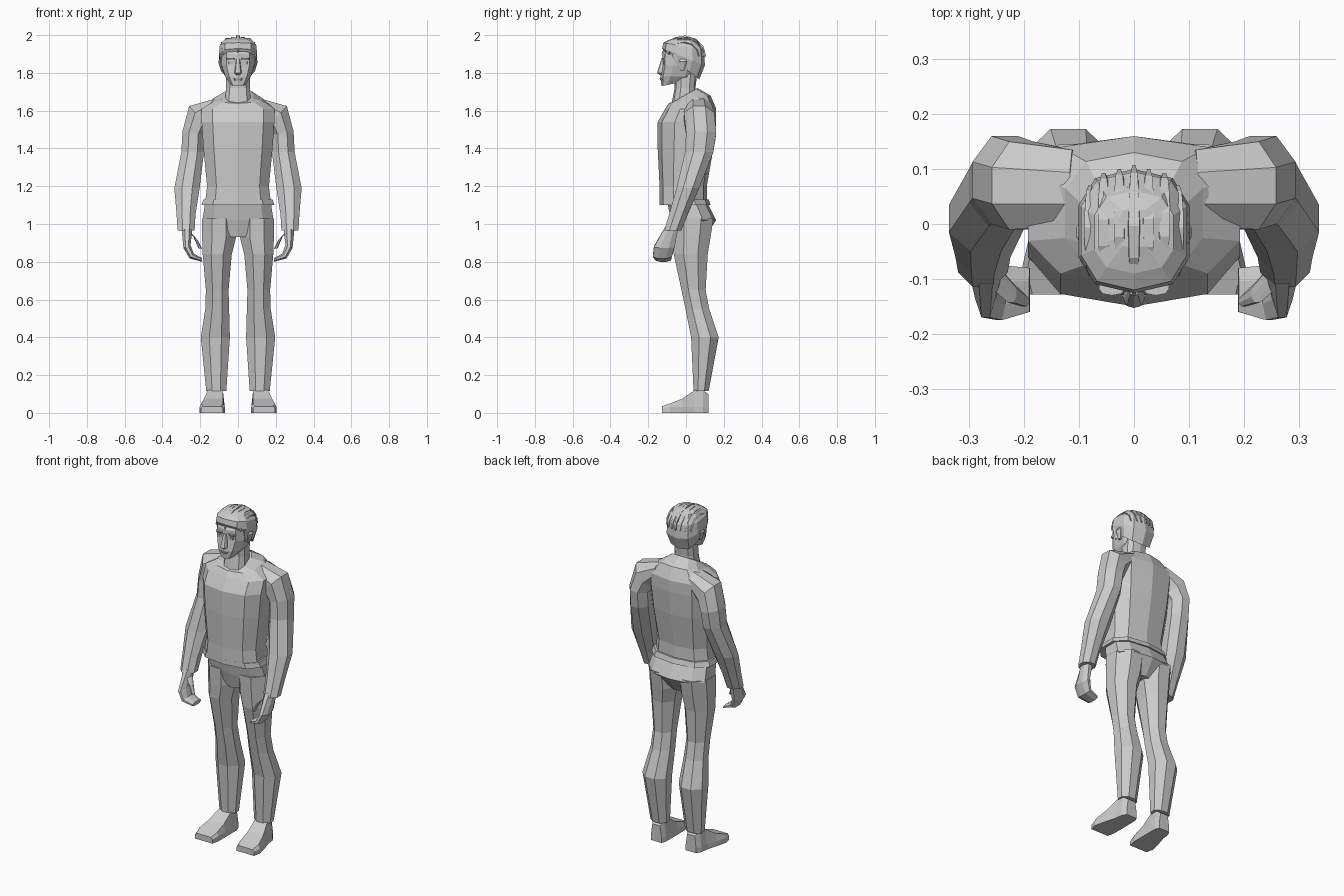
import bpy, bmesh, math
from mathutils import Vector

old = bpy.data.objects.get("Cube")
if old:
    bpy.data.objects.remove(old, do_unlink=True)

grey = bpy.data.materials.new("plain grey")
grey.use_nodes = True
tone = (.6, .6, .6, 1)
grey.diffuse_color = tone
grey.node_tree.nodes["Principled BSDF"].inputs["Base Color"].default_value = tone


def squarish(value):
    """Push a circle coordinate outwards so that slices are slightly boxy."""
    return math.copysign(abs(value) ** .75, value)


def body(z, wide, front, back, rise=0, x=0):
    """Ten sided slice from front y to back y, rising towards the back."""
    middle, half = (front + back) / 2, (back - front) / 2
    points = []
    for step in range(10):
        angle = step * math.tau / 10
        across, along = squarish(math.sin(angle)), -squarish(math.cos(angle))
        points.append(Vector((x + across * wide, middle + along * half, z + along * rise)))
    return points


def limb(x, y, z, wide, deep, tilt=0):
    """Eight sided ring, flat on its four sides, tilted about the y axis."""
    turn = math.radians(tilt)
    points = []
    for step in range(8):
        angle = (step + .5) * math.tau / 8
        across = wide * math.cos(angle) / math.cos(math.pi / 8)
        along = deep * math.sin(angle) / math.cos(math.pi / 8)
        points.append(Vector((x + across * math.cos(turn), y + along,
                              z - across * math.sin(turn))))
    return points


def shoe_slice(y, inner, outer, top):
    """Slice of a shoe with an upright sole edge and a narrower upper."""
    edge, inset = min(.03, top * .7), .01
    corners = [(inner, 0), (outer, 0), (outer, edge),
               (outer - inset, top), (inner + inset, top), (inner, edge)]
    return [Vector((x, y, z)) for x, z in corners]


def loft(name, rings, side=1):
    """Skin closed rings into a capped, flat shaded part."""
    bm = bmesh.new()
    rows = [[bm.verts.new((p.x * side, p.y, p.z)) for p in ring] for ring in rings]
    for lower, upper in zip(rows, rows[1:]):
        for i in range(len(lower)):
            bm.faces.new((lower[i - 1], lower[i], upper[i], upper[i - 1]))
    bm.faces.new(rows[0])
    bm.faces.new(rows[-1])
    bmesh.ops.recalc_face_normals(bm, faces=bm.faces)
    mesh = bpy.data.meshes.new(name)
    bm.to_mesh(mesh)
    bm.free()
    mesh.materials.append(grey)
    part = bpy.data.objects.new(name, mesh)
    bpy.context.collection.objects.link(part)


# Sweater with a collar that dips at the front
loft("sweater", [
    body(z=1.12, wide=.18, front=-.14, back=.11),
    body(z=1.2, wide=.17, front=-.14, back=.11),
    body(z=1.4, wide=.19, front=-.15, back=.145),
    body(z=1.54, wide=.2, front=-.15, back=.16),
    body(z=1.61, wide=.2, front=-.11, back=.16),
    body(z=1.66, wide=.13, front=-.09, back=.13, rise=.02),
    body(z=1.68, wide=.08, front=-.08, back=.06, rise=.04)])

# Flared hem below the sweater
loft("sweater_hem", [
    body(z=1.1, wide=.2, front=-.14, back=.13),
    body(z=1.13, wide=.19, front=-.14, back=.12)])

# Hips narrowing to the crotch
loft("hips", [
    body(z=1.12, wide=.18, front=-.1, back=.11),
    body(z=1.02, wide=.195, front=-.08, back=.16),
    body(z=.93, wide=.05, front=-.06, back=.1)])

loft("neck", [
    body(z=1.62, wide=.075, front=-.08, back=.06),
    body(z=1.72, wide=.065, front=-.06, back=.05),
    body(z=1.8, wide=.065, front=-.06, back=.06)])

# Head, nose and lips
loft("head", [
    body(z=1.74, wide=.04, front=-.13, back=-.03, rise=.01),
    body(z=1.78, wide=.07, front=-.135, back=.05),
    body(z=1.84, wide=.09, front=-.125, back=.07),
    body(z=1.9, wide=.09, front=-.125, back=.08),
    body(z=1.96, wide=.07, front=-.09, back=.07)])
loft("nose", [
    body(z=1.79, wide=.012, front=-.14, back=-.1),
    body(z=1.8, wide=.02, front=-.153, back=-.1),
    body(z=1.875, wide=.01, front=-.13, back=-.1)])
loft("lips", [
    body(z=1.76, wide=.02, front=-.135, back=-.1),
    body(z=1.77, wide=.025, front=-.14, back=-.1)])

# Hair cap: high at the forehead, low at the nape
loft("hair", [
    body(z=1.835, wide=.09, front=-.11, back=.07, rise=-.07),
    body(z=1.885, wide=.105, front=-.126, back=.1, rise=-.045),
    body(z=1.94, wide=.1, front=-.12, back=.095, rise=-.02),
    body(z=1.975, wide=.075, front=-.09, back=.06),
    body(z=1.988, wide=.03, front=-.045, back=.03)])

# Locks swept from the fringe over the crown to the nape
crown, radius, locks, steps = Vector((0, -.012, 1.888)), .11, 7, 6
for lock in range(locks):
    offset = (lock / (locks - 1) - .5) * radius * 1.4
    reach = math.sqrt(radius ** 2 - offset ** 2)
    start = math.radians(8 + 14 * (lock % 3))
    rings = []
    for step in range(steps + 1):
        angle = start + (math.pi - start) * step / steps
        arc = Vector((0, -math.cos(angle) * reach, math.sin(angle) * reach * .92))
        spine = Vector((offset, 0, 0)) + arc
        across = Vector((.004 + .01 * math.sin(math.pi * step / steps), 0, 0))
        outward = spine.normalized()
        root = crown + spine - outward * .02
        tip = crown + spine + outward * (.009 if lock % 2 else .005)
        rings.append([root - across, root + across, tip + across * .7, tip - across * .7])
    loft("hair_lock_" + str(lock + 1), rings)

for name, side in (("left", 1), ("right", -1)):
    # Brow, eye, ear and sideburn
    loft(name + "_brow", [
        body(x=.04, z=1.87, wide=.025, front=-.126, back=-.09),
        body(x=.04, z=1.88, wide=.025, front=-.13, back=-.09)], side)
    loft(name + "_eye", [
        body(x=.037, z=1.847, wide=.015, front=-.12, back=-.09),
        body(x=.037, z=1.86, wide=.015, front=-.122, back=-.09)], side)
    loft(name + "_ear", [
        limb(x=.084, y=-.02, z=1.81, wide=.006, deep=.01),
        limb(x=.093, y=-.015, z=1.86, wide=.012, deep=.02),
        limb(x=.09, y=-.015, z=1.875, wide=.006, deep=.015)], side)
    loft(name + "_sideburn", [
        limb(x=.083, y=-.05, z=1.825, wide=.004, deep=.006),
        limb(x=.092, y=-.05, z=1.9, wide=.008, deep=.024)], side)

    # Sleeve from inside the shoulder to the cuff
    loft(name + "_sleeve", [
        limb(x=.11, y=.065, z=1.625, wide=.04, deep=.07, tilt=-80),
        limb(x=.205, y=.07, z=1.565, wide=.08, deep=.08, tilt=-48),
        limb(x=.235, y=.08, z=1.48, wide=.06, deep=.08, tilt=-10),
        limb(x=.24, y=.07, z=1.38, wide=.06, deep=.075),
        limb(x=.27, y=.01, z=1.19, wide=.067, deep=.06),
        limb(x=.275, y=-.04, z=1.05, wide=.05, deep=.05),
        limb(x=.275, y=-.07, z=.965, wide=.045, deep=.045)], side)

    # Hand with fingers curling inwards, and a thumb
    loft(name + "_hand", [
        limb(x=.27, y=-.075, z=.985, wide=.03, deep=.035),
        limb(x=.27, y=-.115, z=.88, wide=.02, deep=.055, tilt=20),
        limb(x=.245, y=-.125, z=.83, wide=.017, deep=.05, tilt=50),
        limb(x=.19, y=-.12, z=.81, wide=.01, deep=.04, tilt=95)], side)
    loft(name + "_thumb", [
        limb(x=.26, y=-.09, z=.955, wide=.018, deep=.02, tilt=-25),
        limb(x=.225, y=-.125, z=.925, wide=.014, deep=.018, tilt=-35),
        limb(x=.2, y=-.14, z=.87, wide=.01, deep=.01, tilt=-10)], side)

    # Trouser leg with a full calf
    loft(name + "_leg", [
        limb(x=.1, y=.035, z=1.03, wide=.09, deep=.11),
        limb(x=.1, y=.03, z=.93, wide=.09, deep=.1),
        limb(x=.11, y=.025, z=.84, wide=.077, deep=.09),
        limb(x=.11, y=.04, z=.65, wide=.06, deep=.064),
        limb(x=.11, y=.06, z=.55, wide=.063, deep=.063),
        limb(x=.12, y=.1, z=.4, wide=.077, deep=.073),
        limb(x=.115, y=.08, z=.115, wide=.053, deep=.04)], side)

    # Shoe from heel to toe
    loft(name + "_shoe", [
        shoe_slice(y=.118, inner=.08, outer=.15, top=.1),
        shoe_slice(y=.09, inner=.07, outer=.165, top=.12),
        shoe_slice(y=.045, inner=.07, outer=.17, top=.12),
        shoe_slice(y=-.02, inner=.07, outer=.19, top=.075),
        shoe_slice(y=-.085, inner=.07, outer=.205, top=.05),
        shoe_slice(y=-.128, inner=.08, outer=.195, top=.035)], side)
